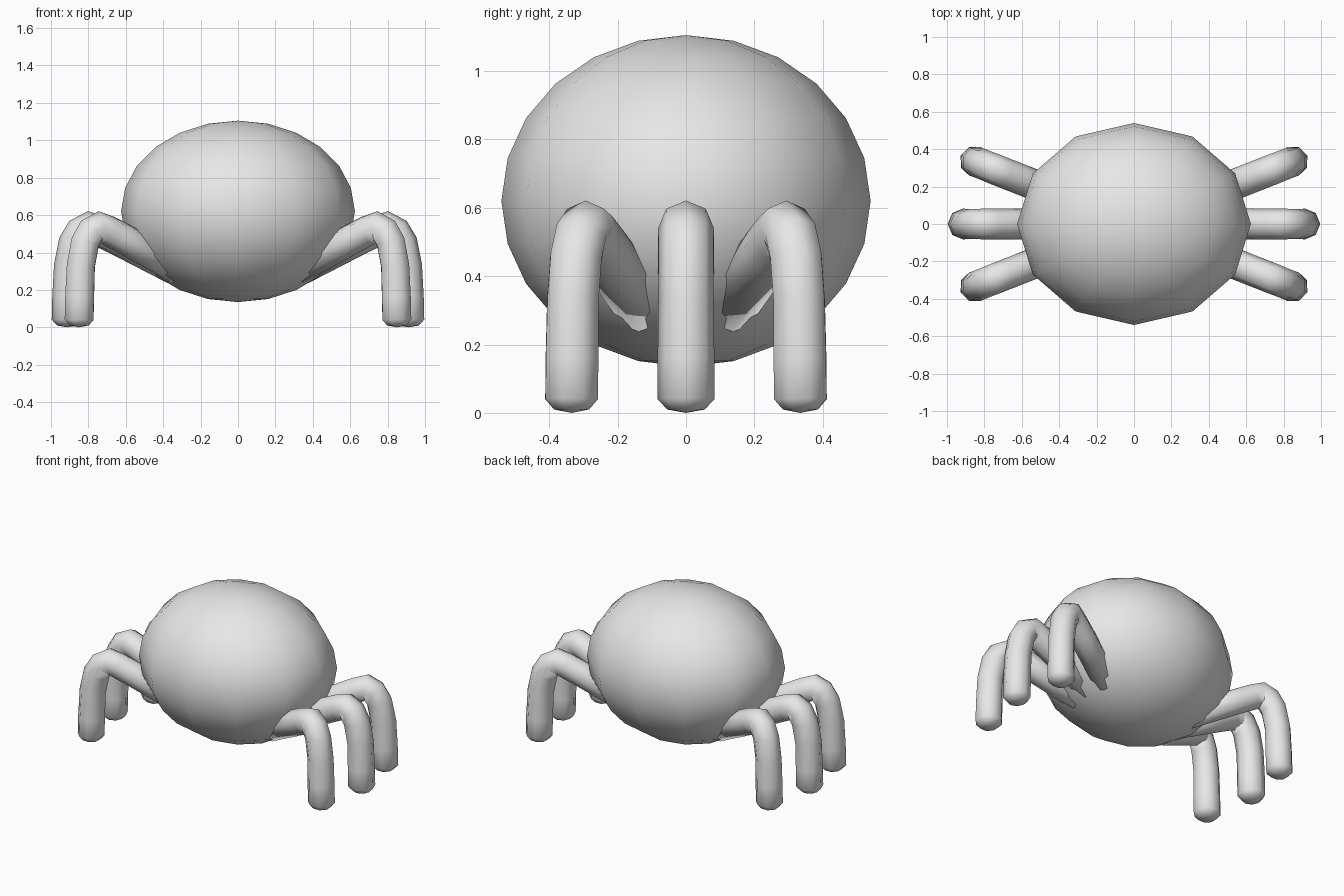
import bpy, bmesh, math
from mathutils import Vector, Matrix

if "Cube" in bpy.data.objects:
    bpy.data.objects.remove(bpy.data.objects["Cube"])

grey = bpy.data.materials.new("plain grey")
grey.diffuse_color = (0.8, 0.8, 0.8, 1)
grey.use_nodes = True
grey.node_tree.nodes["Principled BSDF"].inputs["Base Color"].default_value = grey.diffuse_color


def add_object(name, bm):
    bmesh.ops.recalc_face_normals(bm, faces=bm.faces)
    for f in bm.faces:
        f.smooth = True
    mesh = bpy.data.meshes.new(name)
    bm.to_mesh(mesh)
    bm.free()
    mesh.materials.append(grey)
    bpy.context.collection.objects.link(bpy.data.objects.new(name, mesh))


# Body: squashed sphere with its seam towards the front
bm = bmesh.new()
bmesh.ops.create_uvsphere(bm, u_segments=12, v_segments=12, radius=1)
bmesh.ops.transform(bm, verts=bm.verts, matrix=Matrix.Translation((0, 0, 0.62))
                    @ Matrix.Diagonal((0.625, 0.54, 0.485, 1)))
add_object("body", bm)

# Leg centreline from foot to body: distance out, height, radius
PATH = [(0.913, 0.01, 0.055), (0.913, 0.04, 0.083), (0.910, 0.16, 0.083),
        (0.903, 0.33, 0.081), (0.878, 0.455, 0.081), (0.842, 0.515, 0.081),
        (0.80, 0.539, 0.082), (0.745, 0.516, 0.082), (0.66, 0.475, 0.082),
        (0.34, 0.31, 0.082)]
SIDES = 8


def add_leg(name, angle):
    bm = bmesh.new()
    pts = [Vector((x, 0, z)) for x, z, r in PATH]
    rings = []
    for i, p in enumerate(pts):
        tangent = (pts[min(i + 1, len(pts) - 1)] - pts[max(i - 1, 0)]).normalized()
        side = Vector((0, 1, 0))
        out = side.cross(tangent)
        ring = []
        for k in range(SIDES):
            a = math.tau * k / SIDES
            ring.append(bm.verts.new(p + PATH[i][2] * (out * math.cos(a) + side * math.sin(a))))
        rings.append(ring)
    for a, b in zip(rings, rings[1:]):
        for k in range(SIDES):
            n = (k + 1) % SIDES
            bm.faces.new((a[k], a[n], b[n], b[k]))
    # Rounded foot tip and hidden inner end
    tip = bm.verts.new((PATH[0][0], 0, 0))
    for k in range(SIDES):
        bm.faces.new((tip, rings[0][(k + 1) % SIDES], rings[0][k]))
    bm.faces.new(rings[-1])
    bmesh.ops.rotate(bm, verts=bm.verts, matrix=Matrix.Rotation(angle, 3, 'Z'))
    add_object(name, bm)


# Three legs fanned out on each side
FAN = math.radians(21.5)
for side, turn in (("right", 0), ("left", math.pi)):
    for place, s in (("front", -1), ("middle", 0), ("back", 1)):
        angle = s * FAN if turn == 0 else turn - s * FAN
        add_leg(f"{side}_{place}_leg", angle)
